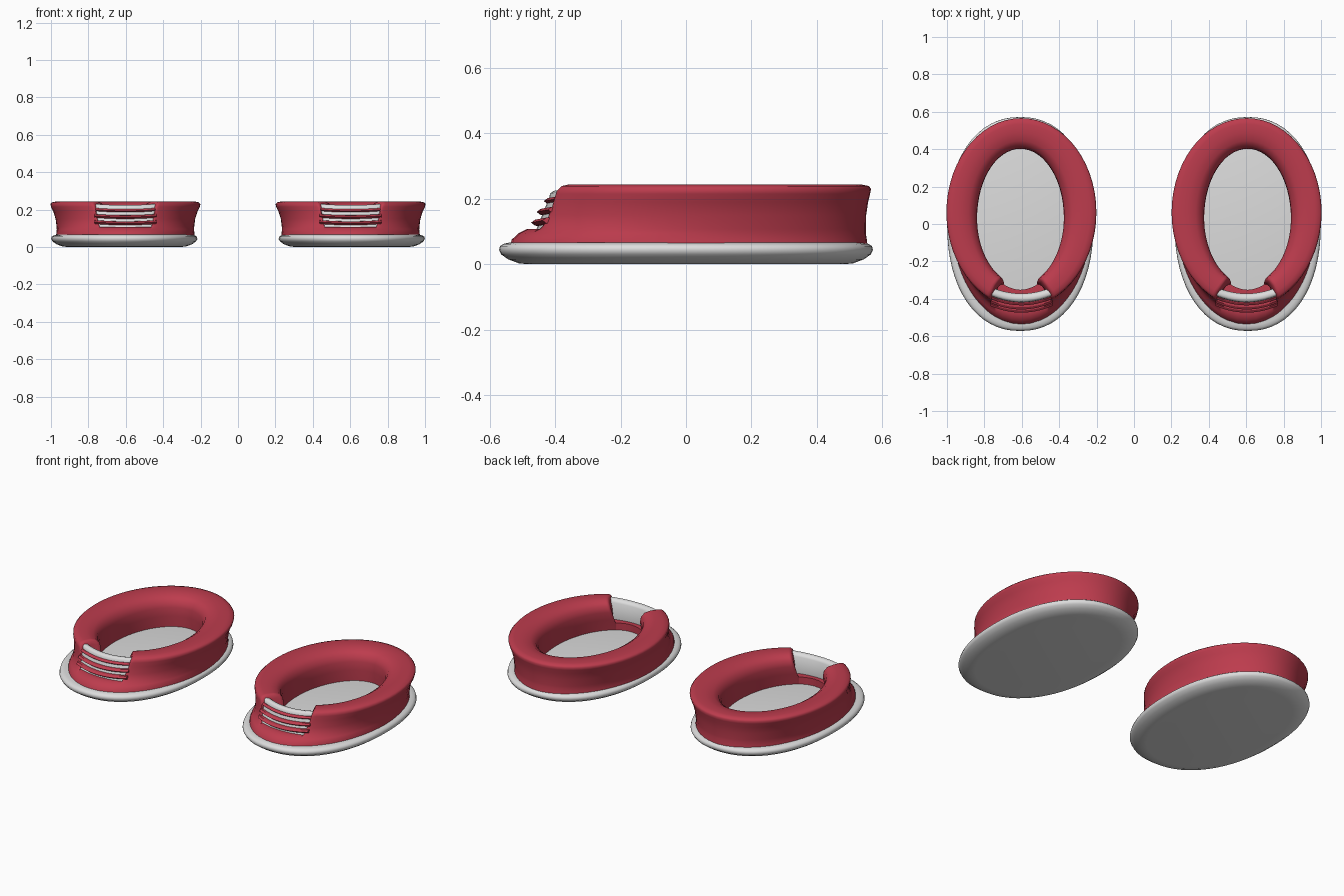
import bpy, bmesh, math

if "Cube" in bpy.data.objects:
    bpy.data.objects.remove(bpy.data.objects["Cube"])

CX = -0.605  # centre of the left shoe; the right one is mirrored


def material(name, rgb):
    m = bpy.data.materials.new(name)
    m.diffuse_color = (*rgb, 1)
    m.use_nodes = True
    m.node_tree.nodes["Principled BSDF"].inputs["Base Color"].default_value = m.diffuse_color
    return m


RED = material("red fabric", (0.51, 0.045, 0.075))
WHITE = material("off white rubber", (0.72, 0.72, 0.72))


def loft(name, rings, mat, closed=False, caps=True, angle=50):
    """Skin a list of closed vertex rings, then mirror to the other shoe."""
    bm = bmesh.new()
    vs = [[bm.verts.new(p) for p in r] for r in rings]
    n = len(vs[0])
    pairs = list(zip(vs, vs[1:])) + ([(vs[-1], vs[0])] if closed else [])
    for a, b in pairs:
        for i in range(n):
            j = (i + 1) % n
            bm.faces.new((a[i], a[j], b[j], b[i]))
    if caps and not closed:
        bm.faces.new(vs[0])
        bm.faces.new(vs[-1])
    bmesh.ops.recalc_face_normals(bm, faces=bm.faces)
    me = bpy.data.meshes.new(name)
    bm.to_mesh(me)
    bm.free()
    me.materials.append(mat)
    ob = bpy.data.objects.new(name, me)
    bpy.context.collection.objects.link(ob)
    bpy.ops.object.select_all(action='DESELECT')
    ob.select_set(True)
    bpy.context.view_layer.objects.active = ob
    bpy.ops.object.shade_smooth_by_angle(angle=math.radians(angle))
    mir = ob.modifiers.new("other shoe", 'MIRROR')
    mir.use_mirror_merge = False
    return ob


def power(v, e):
    return math.copysign(abs(v) ** e, v)


# Sole: a full oval with a rounded side; its top is the inner floor
sole = []
for z, inset in ((0.003, 0.09), (0.006, 0.06), (0.015, 0.028), (0.03, 0.007),
                 (0.043, 0.0), (0.055, 0.003), (0.062, 0.013), (0.066, 0.03)):
    ring = []
    for k in range(64):
        t = math.tau * k / 64
        ring.append((CX - 0.003 + (0.391 - inset) * power(math.cos(t), 0.91),
                     (0.572 - inset) * power(math.sin(t), 0.91), max(z - 0.003, 0) if z < 0.01 else z))
    sole.append(ring)
loft("sole", sole, WHITE)

# Upper: padded wall with a flared collar and a notch at the front
# each row: height, front y, back y, half width
SECTION = ((0.05, -0.54, 0.556, 0.372), (0.075, -0.533, 0.553, 0.369),
           (0.095, -0.512, 0.55, 0.367), (0.108, -0.486, 0.55, 0.368),
           (0.15, -0.466, 0.551, 0.373), (0.19, -0.453, 0.557, 0.386),
           (0.215, -0.447, 0.563, 0.398), (0.23, -0.443, 0.566, 0.401),
           (0.239, -0.432, 0.56, 0.392), (0.244, -0.408, 0.535, 0.366),
           (0.243, -0.37, 0.49, 0.32), (0.235, -0.34, 0.445, 0.277),
           (0.215, -0.324, 0.415, 0.247), (0.18, -0.322, 0.403, 0.233),
           (0.13, -0.338, 0.402, 0.232), (0.05, -0.352, 0.405, 0.236))
NOTCH = 0.108
half = [8, 16, 21, 22, 22.15, 22.5, 23, 24, 25, 26.5, 28, 31] + list(range(36, 180, 6))
angles = [0] + half + [180] + [-a for a in reversed(half)]
upper = []
for row, (z, front, back, rx) in enumerate(SECTION):
    shift = 0.003 if row < 10 else -0.002
    ring = []
    for a in angles:
        t = math.radians(a)
        u = min(max((abs(a) - 22) / 4.5, 0), 1)
        rise = math.sqrt(1 - (1 - u) ** 2)
        h = z if z <= NOTCH else NOTCH + (z - NOTCH) * rise
        low = min(front, -0.352)  # the notch floor stays in front of the opening
        f = low + (front - low) * rise
        ring.append((CX + shift + rx * math.sin(t),
                     (f + back) / 2 - (back - f) / 2 * math.cos(t), h))
    upper.append(ring)
loft("upper", upper, RED, closed=True, angle=75)


def bowed_strip(name, profile, half_width, mat, angle):
    """Sweep a y-z profile across the notch, bowed toward the front."""
    rings = []
    for k in range(11):
        x = half_width * (k / 5 - 1)
        rings.append([(CX + 0.003 + x, y + 1.3 * x * x, z + 0.25 * x * x) for y, z in profile])
    loft(name, rings, mat, angle=angle)


# Tongue behind the laces
bowed_strip("tongue", ((-0.46, 0.10), (-0.418, 0.205), (-0.416, 0.216), (-0.405, 0.224),
                       (-0.385, 0.221), (-0.372, 0.207), (-0.378, 0.10)), 0.16, WHITE, 50)

# Three pointed laces
for i, (y, z) in enumerate(((-0.474, 0.127), (-0.457, 0.16), (-0.435, 0.193))):
    bowed_strip(f"lace_{i + 1}", ((y, z), (y + 0.012, z + 0.009), (y + 0.045, z + 0.011),
                                  (y + 0.045, z - 0.013), (y + 0.012, z - 0.009)),
                0.165, RED, 30)
